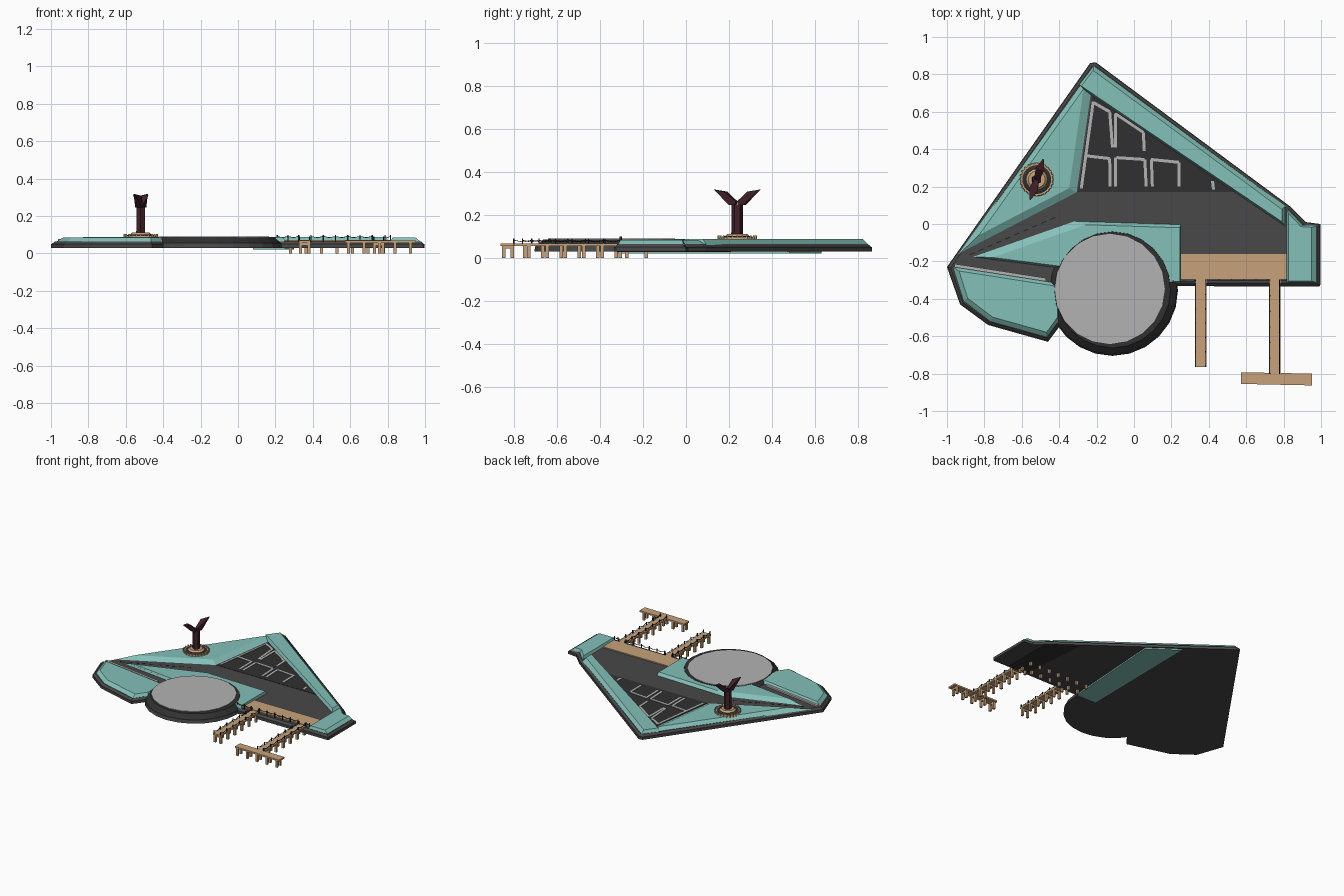
import bpy, bmesh, math
from mathutils import Vector, Matrix

if "Cube" in bpy.data.objects:
    bpy.data.objects.remove(bpy.data.objects["Cube"])

def material(name, c):
    m = bpy.data.materials.new(name)
    m.diffuse_color = (*c, 1)
    m.use_nodes = True
    m.node_tree.nodes["Principled BSDF"].inputs["Base Color"].default_value = m.diffuse_color
    return m

TEAL = material("teal", (0.23, 0.53, 0.48))
ASPHALT = material("asphalt", (0.065, 0.065, 0.065))
DARK = material("dark_ground", (0.03, 0.03, 0.03))
PALE = material("pale_grey", (0.45, 0.45, 0.45))
WOOD = material("wood", (0.57, 0.36, 0.2))
BLACK = material("black", (0.015, 0.015, 0.015))
MAROON = material("maroon", (0.05, 0.015, 0.022))

def finish(name, bm, mat):
    bmesh.ops.recalc_face_normals(bm, faces=bm.faces)
    me = bpy.data.meshes.new(name)
    bm.to_mesh(me)
    bm.free()
    me.materials.append(mat)
    ob = bpy.data.objects.new(name, me)
    bpy.context.collection.objects.link(ob)
    return ob

def offset(pts, ins):
    # move every edge of a counter-clockwise outline inward
    n = len(pts)
    P = [Vector(p) for p in pts]
    ins = ins if isinstance(ins, (list, tuple)) else [ins] * n
    lines = []
    for i in range(n):
        d = (P[(i + 1) % n] - P[i]).normalized()
        lines.append((P[i] + Vector((-d.y, d.x)) * ins[i], d))
    out = []
    for i in range(n):
        (a, u), (b, v) = lines[i - 1], lines[i]
        cr = u.x * v.y - u.y * v.x
        w = b - a
        out.append(b if abs(cr) < 1e-5 else a + u * ((w.x * v.y - w.y * v.x) / cr))
    return out

def slab(name, pts, z0, z1, mat, inset=0.0):
    # solid with a sloped edge: outline at z0, inset outline at z1
    bm = bmesh.new()
    lo = [bm.verts.new((p[0], p[1], z0)) for p in pts]
    hi = [bm.verts.new((p.x, p.y, z1)) for p in offset(pts, inset)]
    n = len(pts)
    bm.faces.new(lo[::-1])
    bm.faces.new(hi)
    for i in range(n):
        j = (i + 1) % n
        bm.faces.new((lo[i], lo[j], hi[j], hi[i]))
    return finish(name, bm, mat)

def cone(name, c, r0, r1, z0, z1, sides, mat):
    bm = bmesh.new()
    bmesh.ops.create_cone(bm, cap_ends=True, segments=sides, radius1=r0, radius2=r1, depth=z1 - z0,
                          matrix=Matrix.Translation((c[0], c[1], (z0 + z1) / 2)))
    return finish(name, bm, mat)

def beams(name, items, mat):
    # each item: start, end, width, height
    bm = bmesh.new()
    for a, b, w, h in items:
        a, b = Vector(a), Vector(b)
        d = b - a
        R = d.to_track_quat('X', 'Z').to_matrix().to_4x4() if abs(d.z) < 0.9 * d.length else \
            Matrix.Rotation(-math.pi / 2, 4, 'Y')
        bmesh.ops.create_cube(bm, size=1, matrix=Matrix.Translation((a + b) / 2) @ R @
                              Matrix.Diagonal((d.length, w, h, 1)))
    return finish(name, bm, mat)

def rect(x0, x1, y0, y1):
    return [(x0, y0), (x1, y0), (x1, y1), (x0, y1)]

# layered ground slab
outline = [(-1, -0.23), (-0.93, -0.43), (-0.78, -0.54), (-0.46, -0.63), (-0.40, -0.55), (-0.3, -0.33),
           (0.99, -0.335), (0.997, -0.325), (0.997, 0.0), (0.92, 0.01), (0.84, 0.09), (-0.205, 0.865), (-0.235, 0.86)]
slab("ground_base", outline, 0.03, 0.05, ASPHALT)
slab("ground_top", offset(outline, 0.004), 0.05, 0.064, ASPHALT, 0.014)

# underside bands
slab("underside_band", [(0.08, -0.32), (0.25, -0.32), (0.30, 0.48), (0.09, 0.63)], 0.02, 0.04, TEAL)
slab("underside_dark_band", [(0.70, -0.32), (0.86, -0.32), (0.86, 0.06), (0.66, 0.21)], 0.028, 0.04, DARK)

# raised teal terraces
slab("left_terrace", [(-0.945, -0.17), (-0.30, 0.165), (-0.225, 0.685), (-0.29, 0.745)],
     0.06, 0.087, TEAL, [0.045, 0.05, 0.004, 0.03])
slab("right_terrace", [(0.81, -0.015), (0.81, 0.095), (-0.215, 0.85), (-0.295, 0.745), (-0.225, 0.685)],
     0.06, 0.087, TEAL, [0.02, 0.025, 0.015, 0.003, 0.012])
slab("east_terrace", [(0.815, -0.315), (0.98, -0.315), (0.98, -0.01), (0.905, -0.005), (0.815, 0.09)],
     0.06, 0.084, TEAL, [0.01, 0.03, 0.01, 0.015, 0.01])
slab("middle_terrace", [(-0.88, -0.175), (-0.30, -0.25), (-0.1, -0.315), (0.25, -0.315), (0.25, 0.0), (-0.33, 0.018)],
     0.06, 0.085, TEAL, [0.012, 0.01, 0.005, 0.005, 0.02, 0.045])
slab("southwest_terrace", [(-0.975, -0.225), (-0.915, -0.415), (-0.77, -0.525), (-0.465, -0.61),
     (-0.40, -0.52), (-0.40, -0.315)], 0.06, 0.085, TEAL, [0.03, 0.03, 0.03, 0.02, 0.01, 0.02])

# road between the terraces, with pale kerbs
beams("road_kerbs", [((-0.96, -0.222, 0.068), (-0.47, -0.298, 0.068), 0.018, 0.016),
                     ((-0.76, -0.178, 0.068), (-0.44, -0.218, 0.068), 0.012, 0.016)], PALE)
a, b = Vector((-0.88, -0.165, 0.0645)), Vector((-0.40, 0.045, 0.0645))
beams("road_dashes", [(a.lerp(b, i / 10), a.lerp(b, (i + 0.55) / 10), 0.005, 0.002) for i in range(10)], BLACK)

# dark triangular lot with pale line markings
slab("lot_ground", [(-0.30, 0.17), (0.545, 0.17), (-0.225, 0.685)], 0.06, 0.066, DARK)
marks = [((-0.218, 0.655), (-0.282, 0.19)), ((-0.218, 0.65), (-0.13, 0.60)), ((-0.13, 0.60), (-0.115, 0.41)),
         ((-0.10, 0.59), (0.05, 0.49)), ((0.05, 0.49), (0.055, 0.39)), ((-0.10, 0.59), (-0.10, 0.41)),
         ((-0.26, 0.365), (-0.13, 0.35)), ((-0.13, 0.35), (-0.128, 0.20)),
         ((-0.095, 0.355), (0.055, 0.345)), ((-0.098, 0.355), (-0.098, 0.20)), ((0.058, 0.345), (0.065, 0.20)),
         ((0.09, 0.345), (0.24, 0.33)), ((0.093, 0.345), (0.098, 0.20)), ((0.24, 0.33), (0.24, 0.20)),
         ((0.42, 0.23), (0.425, 0.185))]
beams("lot_lines", [((*p, 0.067), (*q, 0.067), 0.016, 0.003) for p, q in marks], PALE)

# round arena pad
cone("arena_rim", (-0.115, -0.355), 0.35, 0.345, 0.03, 0.055, 24, ASPHALT)
cone("arena_skirt", (-0.115, -0.352), 0.345, 0.31, 0.055, 0.086, 24, DARK)
cone("arena_floor", (-0.13, -0.347), 0.295, 0.295, 0.08, 0.09, 20, PALE)

# boardwalk and piers
TOP = 0.068
slab("boardwalk", rect(0.25, 0.815, -0.295, -0.16), 0.056, TOP + 0.004, WOOD)
slab("short_pier", rect(0.325, 0.387, -0.765, -0.29), 0.056, TOP, WOOD)
slab("long_pier", rect(0.722, 0.782, -0.815, -0.29), 0.056, TOP, WOOD)
slab("end_platform", [(0.572, -0.855), (0.952, -0.863), (0.952, -0.80), (0.572, -0.793)], 0.056, TOP, WOOD)

# piles and cross beams under the piers
piles, cross = [], []
def pair(p, q):
    for s in (p, q):
        piles.append(((*s, 0.0), (*s, 0.06), 0.016, 0.016))
    cross.append(((*p, 0.05), (*q, 0.05), 0.012, 0.014))
for i in range(6):
    y = -0.75 + i * 0.085
    pair((0.333, y), (0.379, y))
    pair((0.730, y + 0.02), (0.774, y + 0.02))
for i in range(5):
    x = 0.59 + i * 0.083
    pair((x, -0.847), (x, -0.808))
for i in range(7):
    x = 0.28 + i * 0.083
    pair((x, -0.275), (x, -0.185))
beams("pier_piles", piles, WOOD)
beams("pier_cross_beams", cross, WOOD)

# post-and-rope railings
posts, ropes = [], []
def railing(p, q, step=0.06, h=0.032):
    p, q = Vector((*p, TOP)), Vector((*q, TOP))
    n = max(1, round((q - p).length / step))
    up, sag = Vector((0, 0, h - 0.008)), Vector((0, 0, h - 0.016))
    for i in range(n + 1):
        c = p.lerp(q, i / n)
        posts.append((c - Vector((0, 0, 0.01)), c + Vector((0, 0, h)), 0.006, 0.006))
        if i < n:
            d = p.lerp(q, (i + 1) / n)
            m = (c + d) / 2 + sag
            ropes.extend([(c + up, m, 0.003, 0.003), (m, d + up, 0.003, 0.003)])
railing((0.21, -0.305), (0.325, -0.305))
railing((0.39, -0.300), (0.718, -0.300))
railing((0.785, -0.300), (0.815, -0.300))
for x in (0.329, 0.383):
    railing((x, -0.76), (x, -0.30), 0.08, 0.022)
for x in (0.726, 0.778):
    railing((x, -0.80), (x, -0.30), 0.08, 0.022)
beams("railing_posts", posts, BLACK)
beams("railing_ropes", ropes, BLACK)

# monument: ringed plinth, square column, two spread wings
C = (-0.52, 0.238)
cone("monument_plinth", C, 0.092, 0.085, 0.08, 0.096, 24, WOOD)
cone("monument_step", C, 0.077, 0.065, 0.096, 0.101, 24, DARK)
cone("monument_ring", C, 0.058, 0.045, 0.10, 0.112, 16, WOOD)
beams("plinth_posts", [((C[0] + 0.088 * math.cos(t), C[1] + 0.088 * math.sin(t), 0.08),
                        (C[0] + 0.088 * math.cos(t), C[1] + 0.088 * math.sin(t), 0.103), 0.008, 0.008)
                       for t in [math.tau * i / 24 for i in range(24)]], WOOD)
cone("monument_column", C, 0.028, 0.026, 0.10, 0.248, 6, MAROON)

# wing cross-section: distance outward, height, half thickness
wing = [(0.0, 0.262, 0.012), (0.006, 0.247, 0.014), (0.032, 0.245, 0.02), (0.112, 0.318, 0.003), (0.055, 0.308, 0.024)]
spin = math.radians(72)
for side, name in ((1, "wing_back"), (-1, "wing_front")):
    bm = bmesh.new()
    a, b = [[bm.verts.new((side * (s + 0.002), k * t, z)) for s, z, t in wing] for k in (-1, 1)]
    bm.faces.new(a)
    bm.faces.new(b[::-1])
    for i in range(5):
        j = (i + 1) % 5
        bm.faces.new((a[i], a[j], b[j], b[i]))
    bm.transform(Matrix.Translation((*C, 0)) @ Matrix.Rotation(spin, 4, 'Z'))
    finish(name, bm, MAROON)
